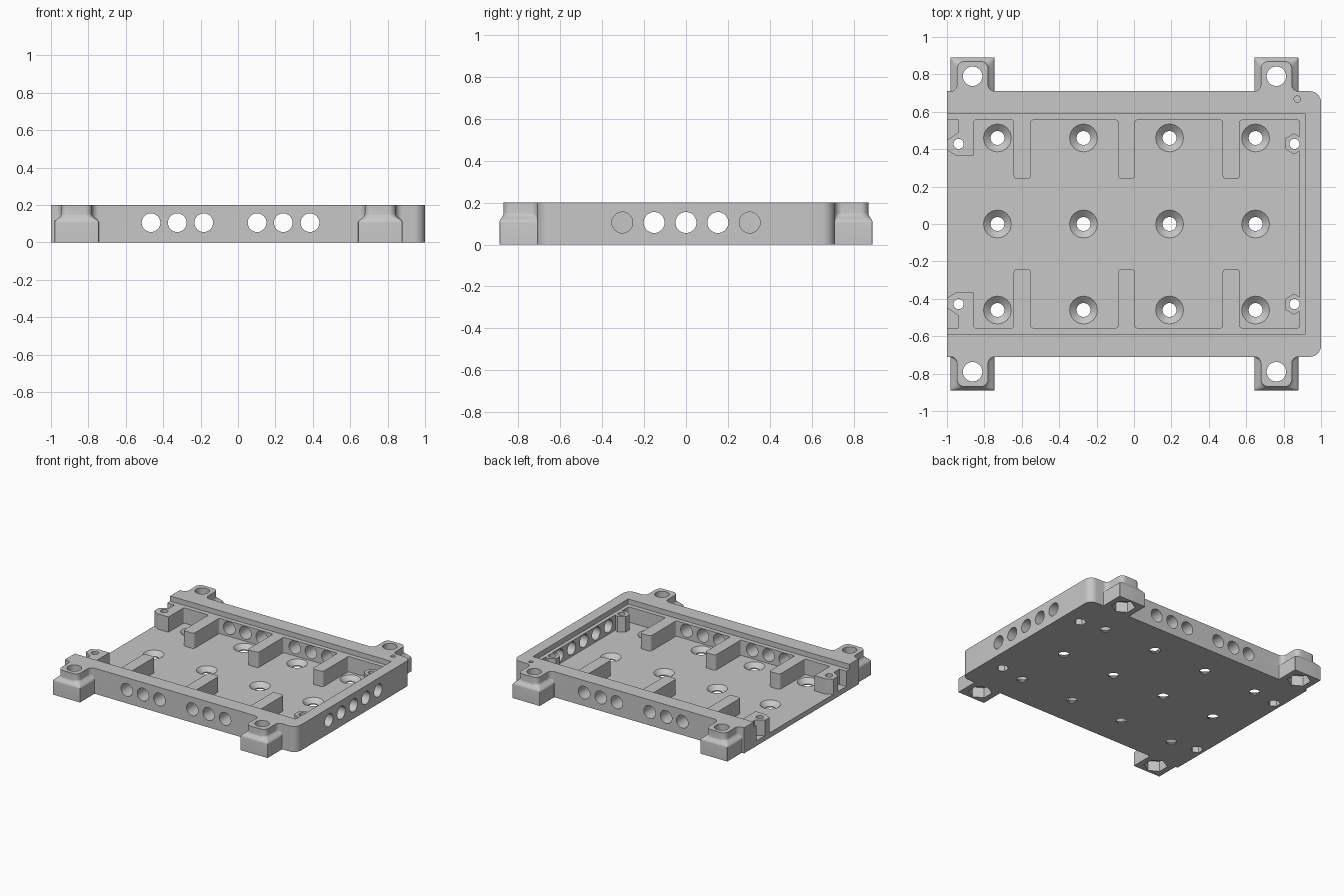
import bpy, bmesh, math
from mathutils import Matrix, Vector

if "Cube" in bpy.data.objects:
    bpy.data.objects.remove(bpy.data.objects["Cube"])

grey = bpy.data.materials.new("plain grey")
grey.use_nodes = True
colour = (0.57, 0.57, 0.57, 1)
grey.diffuse_color = colour
grey.node_tree.nodes["Principled BSDF"].inputs["Base Color"].default_value = colour

HEIGHT, LEDGE, FLOOR = 0.2, 0.16, 0.04


def finish(name, bm):
    bmesh.ops.recalc_face_normals(bm, faces=bm.faces)
    mesh = bpy.data.meshes.new(name)
    bm.to_mesh(mesh)
    bm.free()
    mesh.materials.append(grey)
    ob = bpy.data.objects.new(name, mesh)
    bpy.context.collection.objects.link(ob)
    return ob


def rounded(corners, steps=8):
    """Outline from (x, y, radius) corners; rounded ones are right angles."""
    out = []
    for i, (x, y, r) in enumerate(corners):
        p = Vector((x, y))
        if not r:
            out.append(p)
            continue
        u = (Vector(corners[i - 1][:2]) - p).normalized() * r
        v = (Vector(corners[(i + 1) % len(corners)][:2]) - p).normalized() * r
        for k in range(steps + 1):
            a = math.pi / 2 * k / steps
            out.append(p + u + v - v * math.cos(a) - u * math.sin(a))
    return out


def loft(name, rings):
    """Solid through (outline, z) rings that share a point count."""
    bm = bmesh.new()
    rows = [[bm.verts.new((p[0], p[1], z)) for p in pts] for pts, z in rings]
    n = len(rows[0])
    for a, b in zip(rows, rows[1:]):
        for i in range(n):
            j = (i + 1) % n
            bm.faces.new((a[i], a[j], b[j], b[i]))
    bm.faces.new(rows[0])
    bm.faces.new(rows[-1])
    return finish(name, bm)


def prism(name, corners, z0, z1):
    pts = rounded(corners)
    return loft(name, [(pts, z0), (pts, z1)])


def mirror(corners, s):
    return [(x, s * y, r) for x, y, r in corners]


def rod(centre, r, length, axis="Z", sides=32, r_top=None):
    bm = bmesh.new()
    turn = {"Z": Matrix(), "X": Matrix.Rotation(math.pi / 2, 4, "Y"),
            "Y": Matrix.Rotation(math.pi / 2, 4, "X")}[axis]
    bmesh.ops.create_cone(bm, cap_ends=True, segments=sides, radius1=r,
                          radius2=r if r_top is None else r_top, depth=length,
                          matrix=Matrix.Translation(centre) @ turn)
    return finish("cutter", bm)


def combine(tool, operation="DIFFERENCE"):
    bpy.context.view_layer.objects.active = tray
    mod = tray.modifiers.new("combine", "BOOLEAN")
    mod.operation, mod.solver, mod.object = operation, "EXACT", tool
    bpy.ops.object.modifier_apply(modifier=mod.name)
    bpy.data.objects.remove(tool)


def foot_outline(cx, s, half, flare, corner, front):
    right = [(half + flare, 0.66, 0), (half + flare, 0.71, 0),
             (half, 0.71, flare), (half, front, corner)]
    left = [(-x, y, r) for x, y, r in reversed(right)]
    return rounded([(cx + x, s * y, r) for x, y, r in right + left])


def foot(cx, s):
    """Square base that sweeps up into a narrower rounded boss."""
    rings = [(foot_outline(cx, s, 0.118, 0.002, 0.004, 0.89), 0)]
    steps = 10
    for k in range(steps + 1):
        t = (1 - math.cos(math.pi * k / steps)) / 2
        mix = lambda lo, hi: lo + (hi - lo) * t
        rings.append((foot_outline(cx, s, mix(0.118, 0.083), mix(0.002, 0.035),
                                   mix(0.004, 0.04), mix(0.89, 0.87)),
                      0.105 + 0.045 * k / steps))
    rings.append((rings[-1][0], HEIGHT))
    return loft("foot", rings)


# Tray block with mounting feet
FEET = (-0.863, 0.761)
tray = prism("tray", [(-1, -0.71, 0), (1, -0.71, 0.06), (1, 0.71, 0.06), (-1, 0.71, 0)], 0, HEIGHT)
for s in (-1, 1):
    for x in FEET:
        combine(foot(x, s), "UNION")

# Lid ledge, open at the left end
combine(prism("lid_recess", [(-1.2, -0.59, 0), (0.913, -0.59, 0),
                             (0.913, 0.59, 0), (-1.2, 0.59, 0)], LEDGE, 0.4))

# Cavity outline going round the end posts and the inward ribs
half = [(-1.2, 0.515, 0), (-0.95, 0.365, 0), (-0.857, 0.365, 0), (-0.857, 0.555, 0.01)]
for x in (-0.597, -0.04, 0.52):
    half += [(x - 0.046, 0.555, 0.01), (x - 0.046, 0.24, 0.02),
             (x + 0.046, 0.24, 0.02), (x + 0.046, 0.555, 0.01)]
half += [(0.884, 0.555, 0.01), (0.884, 0.467, 0), (0.855, 0.485, 0), (0.806, 0.455, 0),
         (0.806, 0.405, 0), (0.855, 0.372, 0), (0.884, 0.39, 0)]
combine(prism("cavity", half + mirror(half, -1)[::-1], FLOOR, 0.4))

notch = [(-0.938, 0.49, 0), (-0.938, 0.555, 0), (-1.2, 0.555, 0), (-1.2, 0.317, 0)]
for s in (-1, 1):
    # Notch beside each post at the open end
    combine(prism("notch", mirror(notch, s), FLOOR, 0.4))
    # Bolt holes and nut pockets in the feet
    for x in FEET:
        combine(rod((x, s * 0.79, 0.1), 0.052, 0.4))
        combine(rod((x, s * 0.79, 0), 0.084, 0.16, sides=6))
    # Screw holes and nut pockets in the posts
    for x in (-0.938, 0.858):
        combine(rod((x, s * 0.428, 0.1), 0.027, 0.4))
        combine(rod((x, s * 0.428, 0), 0.044, 0.14, sides=6))
    # Vent holes in the long walls
    for x in (-0.465, -0.325, -0.183, 0.102, 0.242, 0.385):
        combine(rod((x, s * 0.65, 0.105), 0.05, 0.3, "Y"))

# Vent holes in the end wall
for i in range(-2, 3):
    combine(rod((0.95, i * 0.152, 0.105), 0.05, 0.22, "X"))

# Countersunk floor holes
for x in (-0.73, -0.27, 0.19, 0.65):
    for y in (-0.46, 0, 0.46):
        combine(rod((x, y, 0), 0.037, 0.2))
        combine(rod((x, y, 0.026), 0.035, 0.04, r_top=0.081))

# Small blind hole in the rim
combine(rod((0.873, 0.668, HEIGHT), 0.017, 0.12))

bpy.ops.object.select_all(action="DESELECT")
tray.select_set(True)
bpy.context.view_layer.objects.active = tray
bpy.ops.object.shade_smooth_by_angle(angle=math.radians(30))
